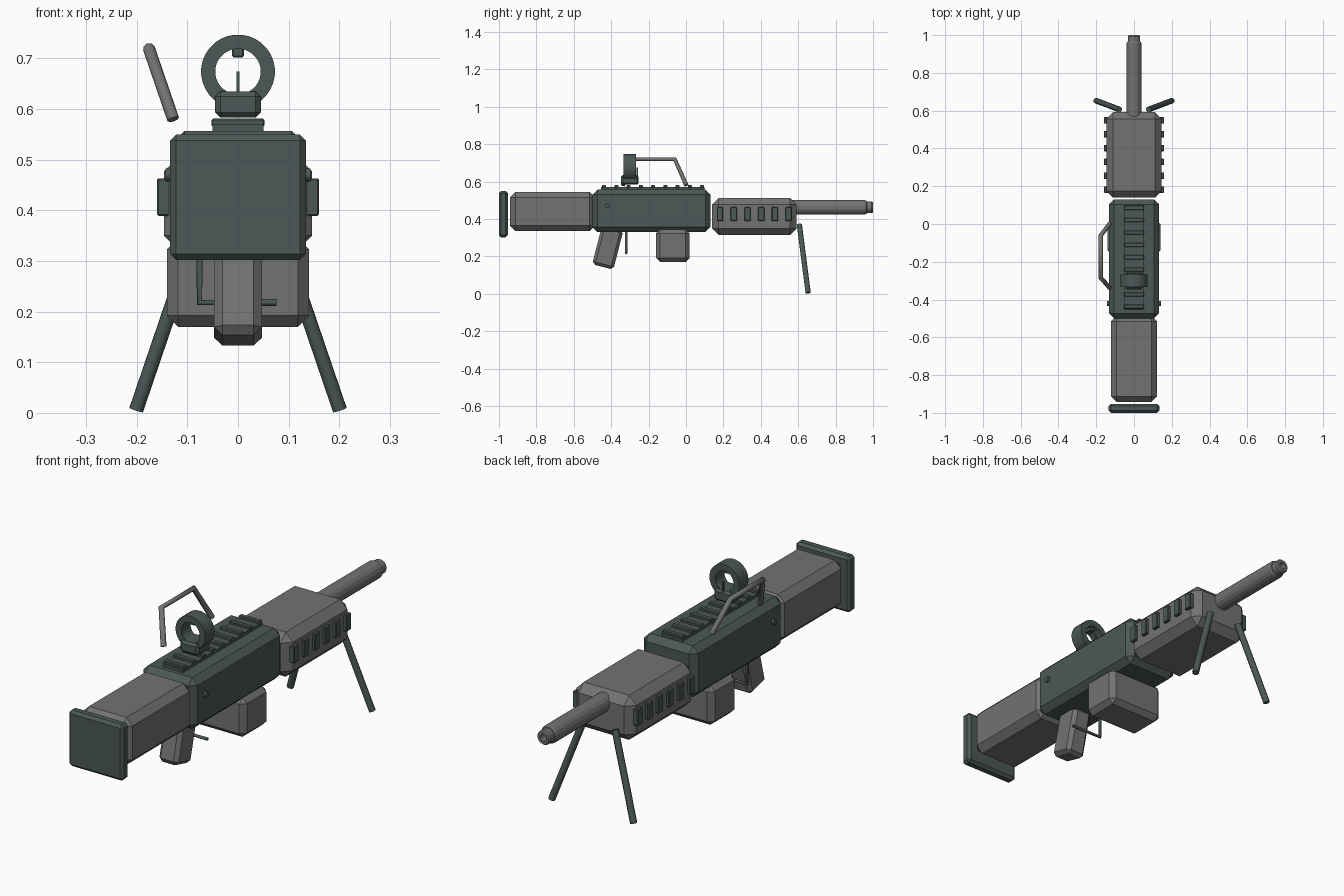
import bpy, bmesh, math
from mathutils import Matrix

if "Cube" in bpy.data.objects:
    bpy.data.objects.remove(bpy.data.objects["Cube"])


def material(name, rgb):
    m = bpy.data.materials.new(name)
    m.diffuse_color = (*rgb, 1)
    m.use_nodes = True
    m.node_tree.nodes["Principled BSDF"].inputs["Base Color"].default_value = m.diffuse_color
    return m


GREY = material("warm grey", (0.17, 0.17, 0.165))
DARK = material("dark green grey", (0.072, 0.098, 0.093))


def finish(name, bm, mat):
    bmesh.ops.recalc_face_normals(bm, faces=bm.faces)
    me = bpy.data.meshes.new(name)
    bm.to_mesh(me)
    bm.free()
    me.materials.append(mat)
    ob = bpy.data.objects.new(name, me)
    bpy.context.collection.objects.link(ob)
    return ob


def box(name, x, y, z, mat, bevel=0.0, tilt=0.0):
    """Chamfered box from (min, max) ranges, tilted about x."""
    bm = bmesh.new()
    bmesh.ops.create_cube(bm, size=1)
    size = [r[1] - r[0] for r in (x, y, z)]
    mid = [(r[1] + r[0]) / 2 for r in (x, y, z)]
    bmesh.ops.scale(bm, vec=size, verts=bm.verts)
    if bevel:
        bmesh.ops.bevel(bm, geom=bm.edges[:], offset=bevel, segments=1,
                        affect='EDGES', profile=0.5)
    ob = finish(name, bm, mat)
    ob.location = mid
    ob.rotation_euler.x = tilt
    return ob


def lathe(name, profile, z, mat, sides, closed=False):
    """Turn (radius, y) points about a y-directed axis at height z."""
    bm = bmesh.new()
    rings = []
    for r, y in profile:
        rings.append([bm.verts.new((r * math.cos(a), y, z + r * math.sin(a)))
                      for a in (2 * math.pi * (i + 0.5) / sides for i in range(sides))])
    pairs = list(zip(rings, rings[1:]))
    if closed:
        pairs.append((rings[-1], rings[0]))
    else:
        bm.faces.new(rings[0])
        bm.faces.new(rings[-1])
    for a, b in pairs:
        for i in range(sides):
            j = (i + 1) % sides
            bm.faces.new((a[i], a[j], b[j], b[i]))
    return finish(name, bm, mat)


def rod(name, points, radius, mat):
    """Round bar along a path of points."""
    cu = bpy.data.curves.new(name, 'CURVE')
    cu.dimensions = '3D'
    cu.bevel_depth = radius
    cu.bevel_resolution = 2
    cu.use_fill_caps = True
    sp = cu.splines.new('POLY')
    sp.points.add(len(points) - 1)
    for p, co in zip(sp.points, points):
        p.co = (*co, 1)
    cu.materials.append(mat)
    ob = bpy.data.objects.new(name, cu)
    bpy.context.collection.objects.link(ob)
    bpy.ops.object.select_all(action='DESELECT')
    bpy.context.view_layer.objects.active = ob
    ob.select_set(True)
    bpy.ops.object.convert(target='MESH')
    return ob


def sym(w):
    return (-w, w)


# Main body
box("butt_plate", sym(0.134), (-1.0, -0.952), (0.302, 0.55), DARK, 0.012)
box("stock", sym(0.122), (-0.942, -0.485), (0.335, 0.545), GREY, 0.03)
box("receiver", sym(0.133), (-0.5, 0.13), (0.33, 0.557), DARK, 0.027)
box("handguard", sym(0.146), (0.14, 0.592), (0.315, 0.512), GREY, 0.035)
box("magazine", sym(0.14), (-0.16, 0.02), (0.17, 0.345), GREY, 0.022)
box("grip", sym(0.047), (-0.477, -0.36), (0.14, 0.355), GREY, 0.016, -math.radians(14.4))

# Barrel with stepped muzzle and bore
lathe("barrel", [(0.03, 0.56), (0.04, 0.57), (0.04, 0.955), (0.036, 0.965),
                 (0.032, 0.967), (0.032, 0.993), (0.027, 1.0), (0.015, 1.0),
                 (0.015, 0.95)], 0.462, GREY, 16)

# Side vents, pins and bipod legs on both sides
for s, side in ((-1, "left"), (1, "right")):
    for i in range(6):
        y = 0.182 + 0.0733 * i
        box(f"vent_{side}_{i + 1}", sorted((s * 0.13, s * 0.16)),
            (y - 0.017, y + 0.017), (0.389, 0.463), DARK, 0.003)
    rod(f"bipod_leg_{side}", [(s * 0.077, 0.606, 0.37), (s * 0.201, 0.653, 0.006)],
        0.015, DARK)
    rod(f"receiver_pin_{side}", [(s * 0.12, -0.42, 0.47), (s * 0.143, -0.42, 0.47)],
        0.013, DARK)

# Top rail with cross ribs
box("rail_base", sym(0.05), (-0.455, 0.1), (0.55, 0.57), DARK)
for i in range(9):
    y = -0.438 + 0.0655 * i
    box(f"rail_rib_{i + 1}", sym(0.052), (y - 0.011, y + 0.011), (0.565, 0.581), DARK, 0.003)

# Ring sight
box("sight_base", sym(0.045), (-0.347, -0.253), (0.583, 0.635), DARK, 0.01)
lathe("sight_ring", [(0.045, -0.333), (0.073, -0.333), (0.073, -0.268), (0.045, -0.268)],
      0.674, DARK, 32, closed=True)
box("sight_lug", sym(0.012), (-0.32, -0.28), (0.702, 0.725), DARK, 0.003)
box("sight_post", sym(0.003), (-0.264, -0.256), (0.625, 0.674), DARK)

# Carry handle, offset to the left
rod("carry_handle", [(-0.128, 0.002, 0.58), (-0.176, -0.06, 0.72),
                     (-0.176, -0.285, 0.72), (-0.128, -0.338, 0.58)], 0.012, GREY)

# Trigger bar
rod("trigger_bar", [(-0.076, -0.32, 0.345), (-0.076, -0.32, 0.218),
                    (0.076, -0.32, 0.218)], 0.007, DARK)
